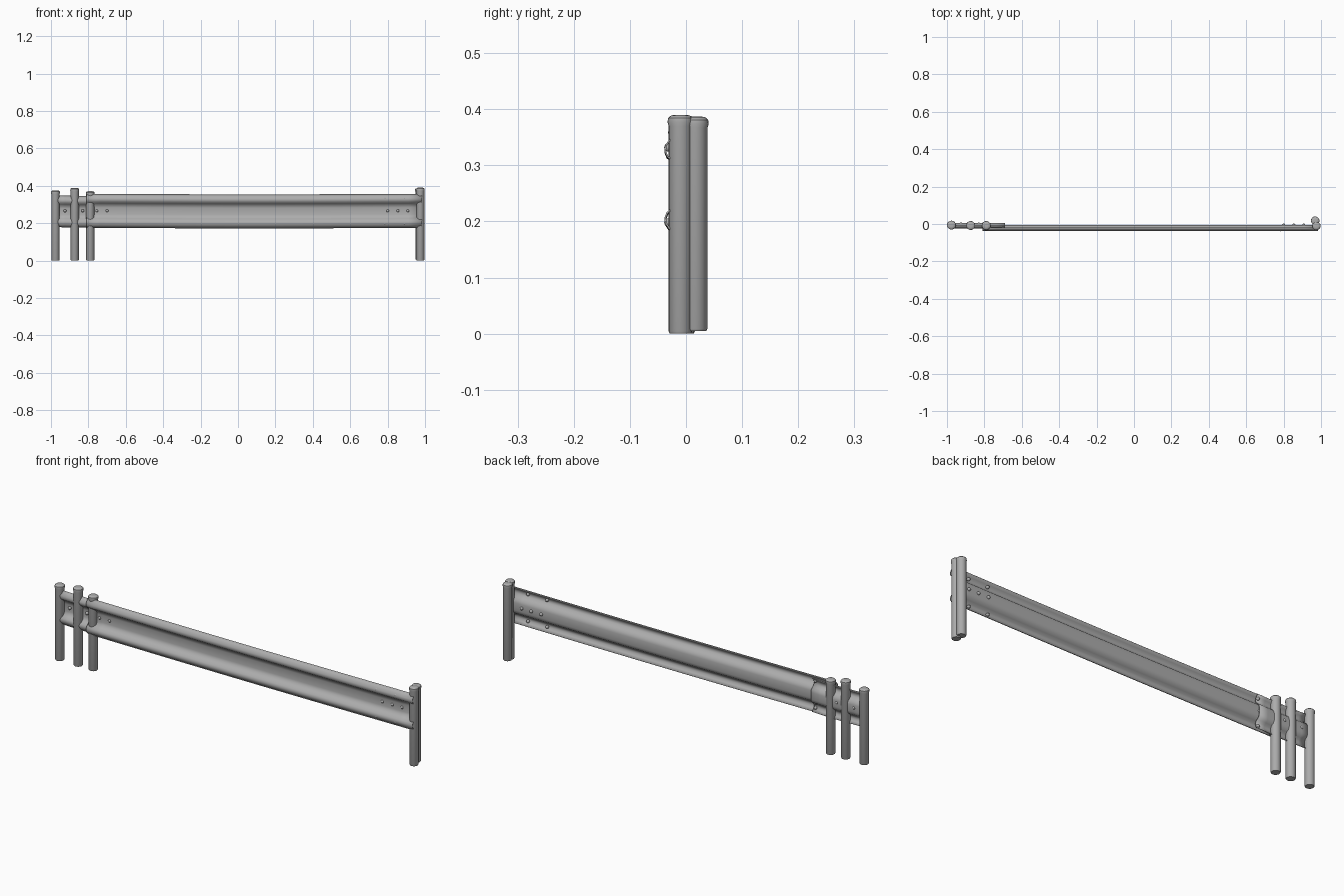
import bpy, math
from mathutils import Matrix, Vector
import bmesh

cube = bpy.data.objects.get("Cube")
if cube:
    bpy.data.objects.remove(cube, do_unlink=True)

steel = bpy.data.materials.new("galvanised_grey")
steel.use_nodes = True
GREY = (0.42, 0.42, 0.42, 1)
steel.diffuse_color = GREY
steel.node_tree.nodes["Principled BSDF"].inputs["Base Color"].default_value = GREY


def finish(name, bm, angle=40):
    bmesh.ops.recalc_face_normals(bm, faces=bm.faces)
    mesh = bpy.data.meshes.new(name)
    bm.to_mesh(mesh)
    bm.free()
    mesh.materials.append(steel)
    obj = bpy.data.objects.new(name, mesh)
    bpy.context.collection.objects.link(obj)
    bpy.ops.object.select_all(action="DESELECT")
    obj.select_set(True)
    bpy.context.view_layer.objects.active = obj
    bpy.ops.object.shade_smooth_by_angle(angle=math.radians(angle))
    return obj


def post(name, x, y, height, bottom=0.0, radius=0.022, sides=20):
    """Round post with a slightly flared, domed cap."""
    profile = [(0.85, bottom), (0.95, bottom + 0.004), (0.95, height - 0.02),
               (1.04, height - 0.013), (1.0, height - 0.006),
               (0.75, height - 0.001), (0.4, height)]
    bm = bmesh.new()
    rings = []
    for scale, z in profile:
        ring = []
        for i in range(sides):
            a = math.tau * i / sides
            ring.append(bm.verts.new((x + radius * scale * math.cos(a),
                                      y + radius * scale * math.sin(a), z)))
        rings.append(ring)
    for low, high in zip(rings, rings[1:]):
        for i in range(sides):
            j = (i + 1) % sides
            bm.faces.new((low[i], low[j], high[j], high[i]))
    bm.faces.new(rings[0][::-1])
    bm.faces.new(rings[-1])
    return finish(name, bm)


def rail(name, x0, x1, z_mid, half, valley_y, peak_y, edge_y, steps=24):
    """Thin W-shaped sheet: two forward ridges around a flat valley."""
    # Fractions of the half height, and how far each point leans to the peak
    upper = [(0.0, 0.0), (0.2, 0.0), (0.36, 0.12), (0.46, 0.5), (0.56, 0.87),
             (0.66, 1.0), (0.76, 0.97), (0.87, 0.75)]
    half_line = [(valley_y + (peak_y - valley_y) * t, f * half) for f, t in upper]
    half_line.append((edge_y, half))
    line = [(y, -z) for y, z in half_line[:0:-1]] + half_line
    bm = bmesh.new()
    columns = []
    for s in range(steps + 1):
        t = s / steps
        sag = -0.003 * math.sin(math.pi * t)
        columns.append([bm.verts.new((x0 + (x1 - x0) * t, y, z_mid + z + sag))
                        for y, z in line])
    for a, b in zip(columns, columns[1:]):
        for i in range(len(line) - 1):
            bm.faces.new((a[i], b[i], b[i + 1], a[i + 1]))
    obj = finish(name, bm, 50)
    sheet = obj.modifiers.new("sheet_thickness", "SOLIDIFY")
    sheet.thickness = 0.003
    sheet.offset = 0
    return obj


def bolt(name, x, y, z, depth, radius=0.008):
    """Domed bolt lying along the depth axis."""
    bm = bmesh.new()
    bmesh.ops.create_uvsphere(
        bm, u_segments=12, v_segments=8, radius=1,
        matrix=Matrix.Translation(Vector((x, y, z)))
        @ Matrix.Diagonal((radius, depth, radius, 1)))
    return finish(name, bm)


# Posts
post("right_end_post", -0.976, -0.006, 0.375, radius=0.023)
post("right_middle_post", -0.873, -0.008, 0.389, radius=0.023)
post("right_inner_post", -0.79, -0.008, 0.371, radius=0.023)
post("left_front_post", 0.975, -0.01, 0.39)
post("left_rear_post", 0.969, 0.0175, 0.387, bottom=0.005)

# Long rail and the short set-back splice at the right end
rail("main_rail", -0.81, 0.985, 0.266, 0.09, -0.008, -0.037, -0.019)
rail("splice_rail", -0.972, -0.69, 0.264, 0.084, 0.003, -0.022, -0.006, 6)

# Bolts through the valley
for i, x in enumerate((-0.925, -0.83, -0.755, -0.70, 0.80, 0.855, 0.908)):
    y = 0.0 if x < -0.81 else -0.006
    bolt(f"valley_bolt_{i + 1}", x, y, 0.266, 0.009)

# Nuts on the back of both ridges
for i, x in enumerate((-0.70, 0.785, 0.89)):
    for side, z in (("lower", 0.198), ("upper", 0.332)):
        y = -0.018 if x < 0 else -0.03
        bolt(f"{side}_back_nut_{i + 1}", x, y, z, 0.009)
